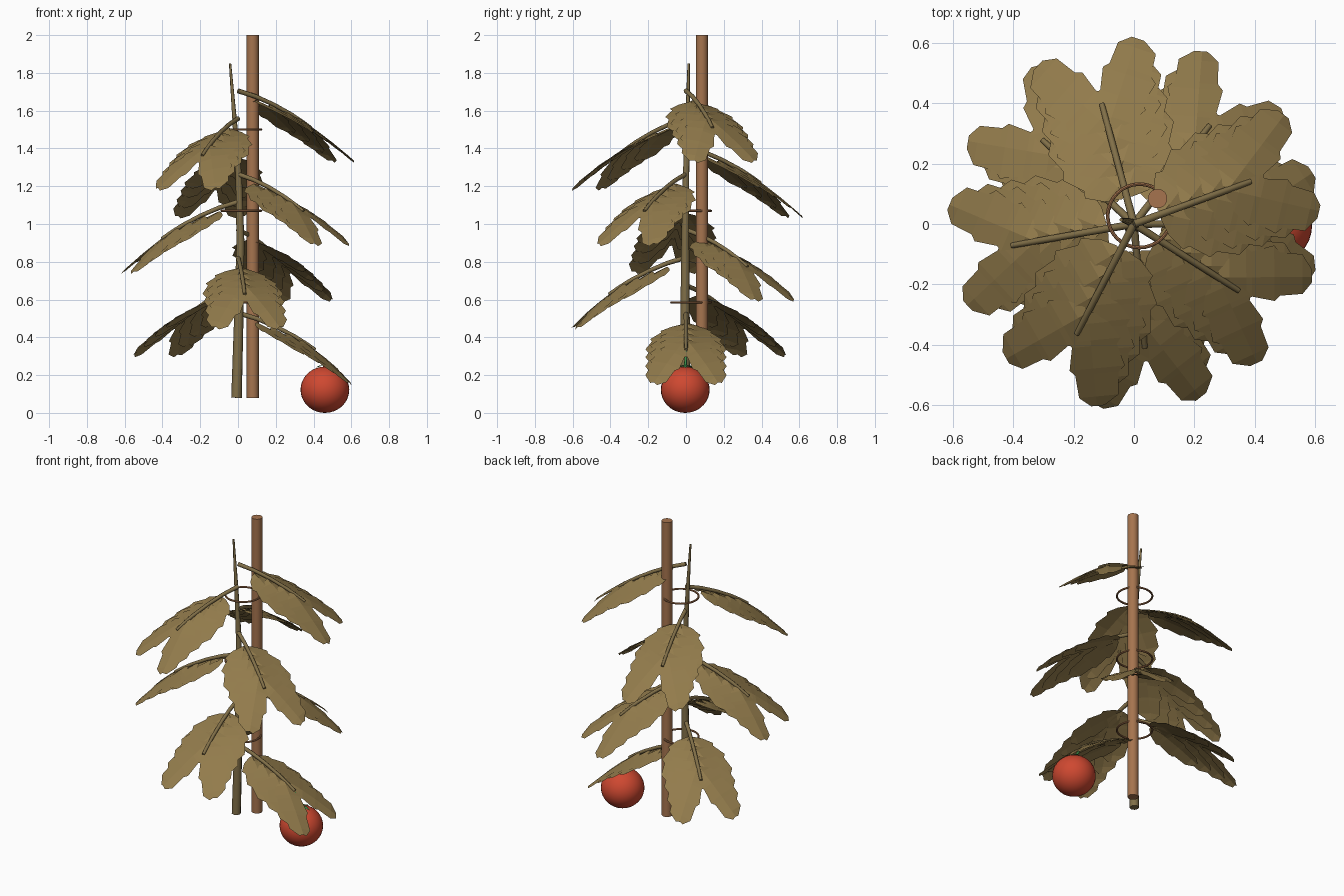
import bpy, bmesh, math
from mathutils import Vector

if "Cube" in bpy.data.objects:
    bpy.data.objects.remove(bpy.data.objects["Cube"])


def material(name, rgb):
    m = bpy.data.materials.new(name)
    m.diffuse_color = (*rgb, 1)
    m.use_nodes = True
    m.node_tree.nodes["Principled BSDF"].inputs["Base Color"].default_value = m.diffuse_color
    return m


LEAF = material("olive leaf", (0.29, 0.20, 0.072))
STEM = material("olive stem", (0.22, 0.16, 0.065))
WOOD = material("stake wood", (0.38, 0.175, 0.077))
RED = material("ripe red", (0.62, 0.065, 0.03))
GREEN = material("calyx green", (0.04, 0.25, 0.06))


def mesh_object(name, bm, mat, smooth=False):
    me = bpy.data.meshes.new(name)
    bm.to_mesh(me)
    bm.free()
    me.materials.append(mat)
    for p in me.polygons:
        p.use_smooth = smooth
    ob = bpy.data.objects.new(name, me)
    bpy.context.collection.objects.link(ob)
    return ob


def tube(name, pts, radii, mat):
    """Capped round tube through points with a radius at each."""
    cu = bpy.data.curves.new(name, 'CURVE')
    cu.dimensions = '3D'
    cu.bevel_depth = 1
    cu.bevel_resolution = 2
    cu.use_fill_caps = True
    sp = cu.splines.new('POLY')
    sp.points.add(len(pts) - 1)
    for p, co, r in zip(sp.points, pts, radii):
        p.co = (*co, 1)
        p.radius = r
    cu.materials.append(mat)
    ob = bpy.data.objects.new(name, cu)
    bpy.context.collection.objects.link(ob)
    return ob


# Stake
bpy.ops.mesh.primitive_cylinder_add(vertices=20, radius=0.032, depth=1.92,
                                    location=(0.078, 0.084, 1.04))
stake = bpy.context.object
stake.name = "stake"
stake.data.materials.append(WOOD)
bpy.ops.object.shade_smooth_by_angle()

# Main stem, tapering upwards
tube("main_stem",
     [(-0.008, -0.006, 0.08), (0.004, -0.005, 0.5), (0.013, -0.004, 0.9),
      (0.004, 0.0, 1.25), (-0.018, 0.008, 1.55), (-0.042, 0.014, 1.85)],
     [0.028, 0.025, 0.021, 0.017, 0.012, 0.006], STEM)

# Ties around stem and stake
for z in (0.585, 1.07, 1.5):
    bpy.ops.mesh.primitive_torus_add(major_radius=0.105, minor_radius=0.006,
                                     major_segments=32, minor_segments=8,
                                     location=(0.018, 0.027, z))
    tie = bpy.context.object
    tie.name = "tie"
    tie.data.materials.append(WOOD)
    bpy.ops.object.shade_smooth_by_angle()


def sag(r):
    """Drop of a leaf stalk at distance r from the stem."""
    return -0.25 * r - 0.55 * r * r


# Serrated leaflet outline: distance along, half width
OUTLINE = [(0, 0.02), (0.12, 0.065), (0.3, 0.1), (0.36, 0.085), (0.6, 0.105),
           (0.66, 0.082), (0.9, 0.075), (1.0, 0.025)]
BASES = (0.10, 0.18, 0.26, 0.33)
LENGTH, SPREAD = 0.31, math.radians(33)


def leaf(z, angle):
    c, s = math.cos(angle), math.sin(angle)

    def place(r, lat, dz):
        return Vector((r * c - lat * s, r * s + lat * c, z + dz))

    # Stalk
    rs = [0, 0.1, 0.2, 0.3, 0.36, 0.41]
    tube("leaf_stalk", [place(r, 0, sag(r) + 0.004) for r in rs],
         [0.013, 0.012, 0.011, 0.011, 0.01, 0.009], STEM)
    # Leaflet pairs, the outer ones lying on the inner ones
    bm = bmesh.new()
    for i, base in enumerate(BASES):
        for side in (1, -1):
            rows = []
            for t, w in OUTLINE:
                row = []
                for k in (-0.75, 0, 1):
                    along, out = t * LENGTH, k * w
                    r = base + along * math.cos(SPREAD) - out * math.sin(SPREAD)
                    lat = along * math.sin(SPREAD) + out * math.cos(SPREAD)
                    dz = sag(r) - 0.2 * abs(lat) - 0.015 + 0.008 * i - 0.01 * abs(k)
                    row.append(bm.verts.new(place(r, lat * side, dz)))
                rows.append(row)
            for a, b in zip(rows, rows[1:]):
                for j in (0, 1):
                    f = [a[j], b[j], b[j + 1], a[j + 1]]
                    bm.faces.new(f if side > 0 else f[::-1])
    mesh_object("leaf", bm, LEAF)


# Nine leaves spiralling up the stem
for n in range(9):
    leaf(0.525 + 0.147 * n, math.radians(137.5) * n)

# Fruit
bpy.ops.mesh.primitive_uv_sphere_add(segments=32, ring_count=18, radius=0.129,
                                     location=(0.46, -0.004, 0.129))
fruit = bpy.context.object
fruit.name = "fruit"
fruit.scale.z = 0.95
fruit.location.z = 0.1225
fruit.data.materials.append(RED)
bpy.ops.object.shade_smooth_by_angle()

# Calyx: five pointed sepals and a short stalk
bm = bmesh.new()
for k in range(5):
    a = k * math.tau / 5
    pts = [(0, 0, 0.254), (0.03, 0.5, 0.25), (0.065, 0, 0.238), (0.03, -0.5, 0.25)]
    bm.faces.new([bm.verts.new((0.46 + r * math.cos(a + d),
                                -0.004 + r * math.sin(a + d), h)) for r, d, h in pts])
mesh_object("calyx", bm, GREEN)
tube("fruit_stalk", [(0.46, -0.004, 0.245), (0.44, -0.002, 0.275), (0.41, 0, 0.325)],
     [0.008, 0.007, 0.007], GREEN)
